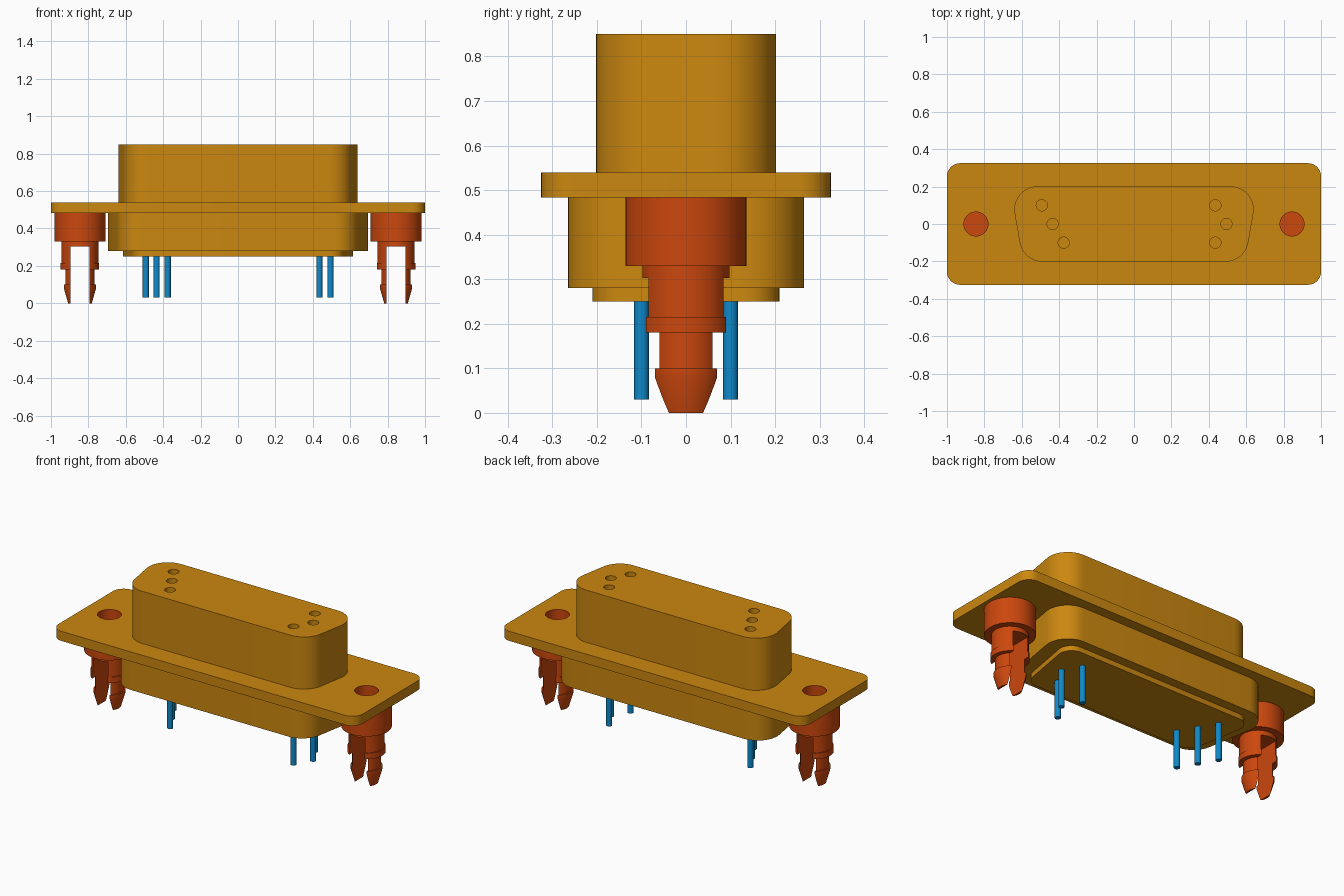
import bpy
import bmesh
from math import sin, cos, tan, radians, pi

cube = bpy.data.objects.get("Cube")
if cube:
    bpy.data.objects.remove(cube, do_unlink=True)


def material(name, rgb):
    mat = bpy.data.materials.new(name)
    mat.use_nodes = True
    mat.diffuse_color = (*rgb, 1)
    mat.node_tree.nodes["Principled BSDF"].inputs["Base Color"].default_value = (*rgb, 1)
    return mat


AMBER = material("amber", (0.60, 0.245, 0.005))
RUST = material("rust_orange", (0.60, 0.063, 0.004))
BLUE = material("blue", (0.005, 0.25, 0.58))


def finish(bm, name, mat=None):
    """Turn a bmesh into a scene object."""
    bmesh.ops.recalc_face_normals(bm, faces=bm.faces)
    mesh = bpy.data.meshes.new(name)
    bm.to_mesh(mesh)
    bm.free()
    obj = bpy.data.objects.new(name, mesh)
    bpy.context.collection.objects.link(obj)
    if mat:
        mesh.materials.append(mat)
    return obj


def add_prism(bm, outline, z0, z1):
    low = [bm.verts.new((x, y, z0)) for x, y in outline]
    high = [bm.verts.new((x, y, z1)) for x, y in outline]
    bm.faces.new(low[::-1])
    bm.faces.new(high)
    for i in range(len(low)):
        j = (i + 1) % len(low)
        bm.faces.new((low[i], low[j], high[j], high[i]))


def circle(x, y, r, n):
    return [(x + r * cos(2 * pi * i / n), y + r * sin(2 * pi * i / n)) for i in range(n)]


def rounded_outline(hx, hy, r, slant=0, steps=10):
    """Rounded rectangle whose ends lean inward toward -y by slant degrees."""
    cx, cy = hx - r, hy - r
    half = []
    for px, py, a0, a1 in ((cx - 2 * cy * tan(radians(slant)), -cy, -90, -slant),
                           (cx, cy, -slant, 90)):
        for i in range(steps + 1):
            a = radians(a0 + (a1 - a0) * i / steps)
            half.append((px + r * cos(a), py + r * sin(a)))
    return half + [(-x, y) for x, y in reversed(half)]


def prism(name, mat, outline, z0, z1):
    bm = bmesh.new()
    add_prism(bm, outline, z0, z1)
    return finish(bm, name, mat)


def cut(obj, outlines, z0, z1):
    """Subtract a set of upright prisms from an object."""
    bm = bmesh.new()
    for outline in outlines:
        add_prism(bm, outline, z0, z1)
    cutter = finish(bm, "cutter")
    cutter.hide_render = True
    mod = obj.modifiers.new("cut", 'BOOLEAN')
    mod.operation = 'DIFFERENCE'
    mod.solver = 'EXACT'
    mod.object = cutter
    bpy.context.view_layer.objects.active = obj
    bpy.ops.object.modifier_apply(modifier=mod.name)
    bpy.data.objects.remove(cutter, do_unlink=True)


def smooth(obj):
    bpy.ops.object.select_all(action='DESELECT')
    obj.select_set(True)
    bpy.context.view_layer.objects.active = obj
    bpy.ops.object.shade_smooth_by_angle(angle=radians(30))


def lathe(name, mat, profile, x, steps=48):
    """Revolve an (r, z) profile about an upright axis at x."""
    bm = bmesh.new()
    verts = [bm.verts.new((x + r, 0, z)) for r, z in profile]
    edges = [bm.edges.new(pair) for pair in zip(verts, verts[1:])]
    bmesh.ops.spin(bm, geom=verts + edges, cent=(x, 0, 0), axis=(0, 0, 1),
                   angle=2 * pi, steps=steps, use_duplicate=False)
    bmesh.ops.remove_doubles(bm, verts=bm.verts, dist=0.0001)
    return finish(bm, name, mat)


parts = []
FASTENER_X = 0.845
PINS = [(-0.493, 0.1), (-0.435, 0), (-0.376, -0.1),
        (0.435, 0.1), (0.494, 0), (0.435, -0.1)]

# Mounting flange with a hole at each end
flange = prism("flange", AMBER, rounded_outline(1.0, 0.325, 0.07), 0.483, 0.54)
cut(flange, [circle(s * FASTENER_X, 0, 0.067, 48) for s in (-1, 1)], 0.4, 0.6)
parts.append(flange)

# Upper D-shaped plug with contact sockets
plug = prism("upper_shell", AMBER, rounded_outline(0.64, 0.202, 0.125, 10), 0.54, 0.85)
cut(plug, [circle(x, y, 0.03, 24) for x, y in PINS], 0.79, 0.9)
parts.append(plug)

# Lower body and the shallow base step
parts.append(prism("lower_body", AMBER, rounded_outline(0.695, 0.265, 0.13, 10), 0.28, 0.483))
parts.append(prism("base_step", AMBER, rounded_outline(0.615, 0.21, 0.075, 10), 0.25, 0.28))

# Contact pins
for i, (x, y) in enumerate(PINS):
    parts.append(prism(f"pin_{i + 1}", BLUE, circle(x, y, 0.0165, 24), 0.03, 0.26))

# Split snap-in fasteners: barbed legs, collar and hollow sleeve
PROFILE = [(0, 0), (0.063, 0), (0.086, 0.08), (0.086, 0.10), (0.078, 0.10),
           (0.078, 0.18), (0.103, 0.18), (0.103, 0.215), (0.098, 0.215),
           (0.098, 0.33), (0.136, 0.33), (0.136, 0.483), (0.067, 0.483),
           (0.067, 0.54), (0.064, 0.54), (0.064, 0.34), (0, 0.34)]
for side, s in (("left", 1), ("right", -1)):
    x = s * FASTENER_X
    fastener = lathe(f"{side}_fastener", RUST, PROFILE, x)
    slot = [(x - 0.05, -0.2), (x + 0.05, -0.2), (x + 0.05, 0.2), (x - 0.05, 0.2)]
    cut(fastener, [slot], -0.1, 0.303)
    parts.append(fastener)

for part in parts:
    smooth(part)
